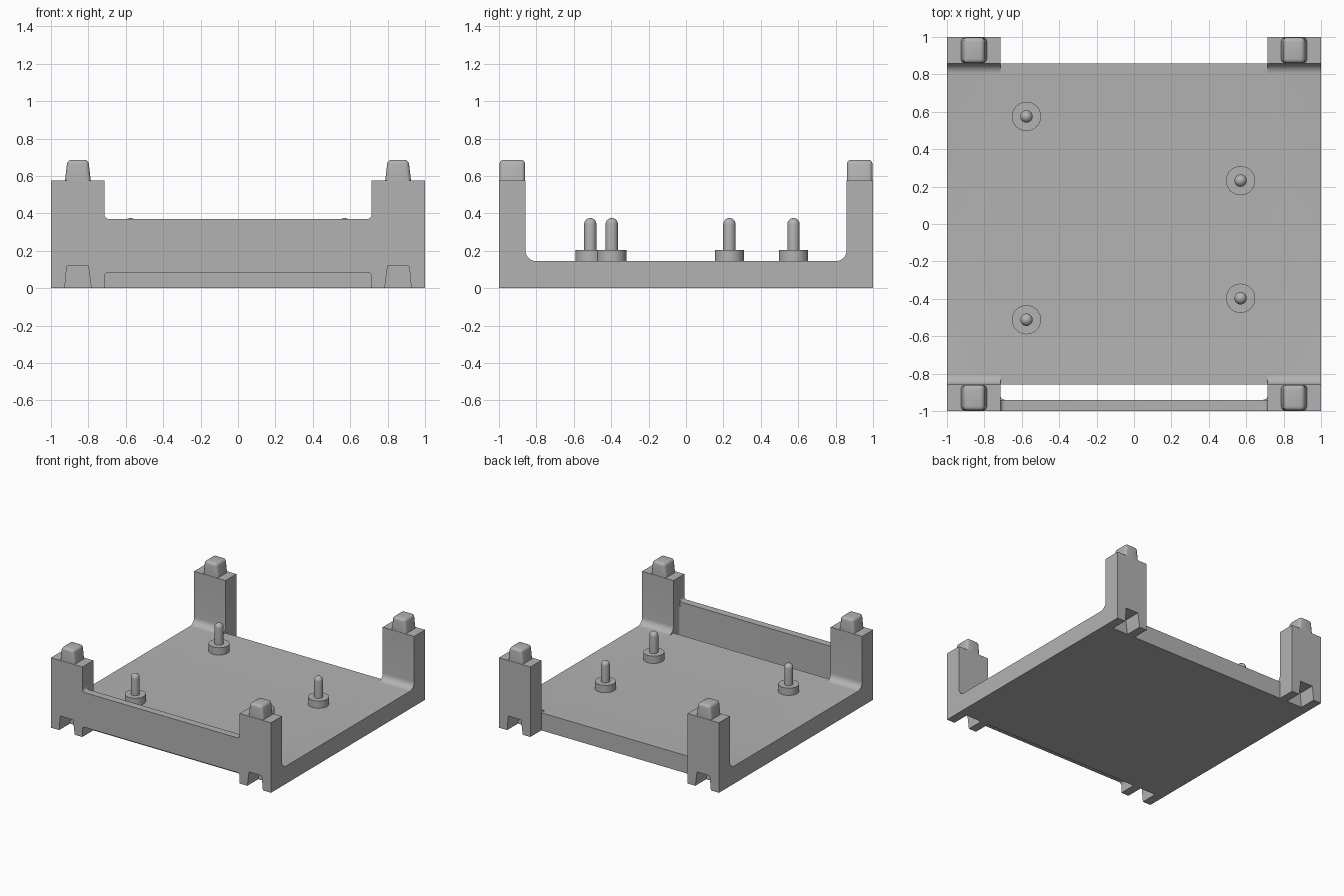
import bpy, bmesh
from math import sin, cos, pi, radians
from mathutils import Vector

cube = bpy.data.objects.get("Cube")
if cube:
    bpy.data.objects.remove(cube)

grey = bpy.data.materials.new("plain grey")
grey.use_nodes = True
grey.diffuse_color = (0.45, 0.45, 0.45, 1)
grey.node_tree.nodes["Principled BSDF"].inputs["Base Color"].default_value = (0.45, 0.45, 0.45, 1)

POST_X, POST_Y, POST_TOP, DECK = 0.715, 0.858, 0.575, 0.145


def finish(name, bm):
    bmesh.ops.recalc_face_normals(bm, faces=bm.faces)
    mesh = bpy.data.meshes.new(name)
    bm.to_mesh(mesh)
    bm.free()
    mesh.materials.append(grey)
    obj = bpy.data.objects.new(name, mesh)
    bpy.context.collection.objects.link(obj)
    return obj


def prism(points, axis, start, end):
    """Extrude a profile along an axis; the profile uses the other two axes in order."""
    bm = bmesh.new()

    def place(a, b):
        co = [a, b]
        co.insert(axis, start)
        return bm.verts.new(co)
    face = bm.faces.new([place(a, b) for a, b in points])
    moved = bmesh.ops.extrude_face_region(bm, geom=[face])["geom"]
    shift = Vector((0, 0, 0))
    shift[axis] = end - start
    bmesh.ops.translate(bm, vec=shift, verts=[v for v in moved if isinstance(v, bmesh.types.BMVert)])
    return bm


def arc(cx, cy, r, a0, a1, steps=8):
    angles = [radians(a0 + (a1 - a0) * i / steps) for i in range(steps + 1)]
    return [(cx + r * cos(a), cy + r * sin(a)) for a in angles]


def rect(a0, b0, a1, b1):
    return [(a0, b0), (a1, b0), (a1, b1), (a0, b1)]


def smooth(obj):
    bpy.ops.object.select_all(action='DESELECT')
    obj.select_set(True)
    bpy.context.view_layer.objects.active = obj
    bpy.ops.object.shade_smooth_by_angle(angle=radians(35))


def boolean(target, other, operation):
    mod = target.modifiers.new(operation.title(), 'BOOLEAN')
    mod.operation, mod.solver, mod.object = operation, 'EXACT', other
    bpy.context.view_layer.objects.active = target
    bpy.ops.object.modifier_apply(modifier=mod.name)
    bpy.data.objects.remove(other)


# Deck between the two side frames
tray = finish("tray_body", prism(rect(-POST_X, -POST_Y, POST_X, POST_Y), 2, 0, DECK))

# U-shaped side frames: a floor strip with a post at each end
r = 0.055
u_profile = ([(-1, 0), (1, 0), (1, POST_TOP), (POST_Y, POST_TOP)]
             + arc(POST_Y - r, DECK + r, r, 0, -90)
             + arc(-POST_Y + r, DECK + r, r, 270, 180)
             + [(-POST_Y, POST_TOP), (-1, POST_TOP)])
for side in (-1, 1):
    boolean(tray, finish("side_frame", prism(u_profile, 0, side * POST_X, side)), 'UNION')

# Front panel with filleted ends and a rounded inner top edge
f = 0.025
lo, hi = 0.085, 0.37
panel_profile = (arc(-POST_X + f, lo - f, f, 180, 90, 6) + arc(POST_X - f, lo - f, f, 90, 0, 6)
                 + arc(POST_X - f, hi + f, f, 360, 270, 6) + arc(-POST_X + f, hi + f, f, 270, 180, 6))
bm = prism(panel_profile, 1, -1, -0.94)
inner_top = [e for e in bm.edges if all(v.co.y > -0.95 and v.co.z > hi - 0.01 for v in e.verts)
             and abs(e.verts[0].co.x - e.verts[1].co.x) > 1]
bmesh.ops.bevel(bm, geom=inner_top, offset=0.03, segments=6, profile=0.5, affect='EDGES')
boolean(tray, finish("front_panel", bm), 'UNION')

# Upright fillets where the panel meets the posts
for side in (-1, 1):
    corner = [(side * POST_X, -0.94)] + [(side * x, y) for x, y in arc(POST_X - f, -0.94 + f, f, 0, -90, 6)]
    boolean(tray, finish("panel_fillet", prism(corner, 2, lo, hi - 0.03)), 'UNION')

# Sockets under the posts and matching stacking tabs on top
for sx in (-1, 1):
    for sy in (-1, 1):
        socket = [(sx * x, z) for x, z in ((0.782, -0.02), (0.928, -0.02), (0.915, 0.118), (0.8, 0.118))]
        boolean(tray, finish("socket_cutter", prism(socket, 1, sy * POST_Y, sy * 1.05)), 'DIFFERENCE')

        profile = [(sx * x, z) for x, z in ((0.787, POST_TOP), (0.925, POST_TOP), (0.912, 0.686), (0.8, 0.686))]
        bm = prism(profile, 1, sy * 0.86, sy * 0.997)
        edges = [e for e in bm.edges if max(v.co.z for v in e.verts) > 0.6]
        bmesh.ops.bevel(bm, geom=edges, offset=0.022, segments=4, profile=0.5, affect='EDGES')
        name = ("back" if sy > 0 else "front") + ("_left" if sx > 0 else "_right") + "_tab"
        smooth(finish(name, bm))
smooth(tray)

# Mounting pegs: a wide collar and a round-topped pin, turned as one profile
pin = 0.033
outline = ([(0, DECK - 0.01), (0.078, DECK - 0.01), (0.078, 0.205), (pin, 0.205)]
           + arc(0, 0.375 - pin, pin, 0, 90, 6))
for i, (x, y) in enumerate(((-0.575, 0.575), (0.57, 0.232), (0.57, -0.397), (-0.575, -0.512))):
    bm = bmesh.new()
    verts = [bm.verts.new((x + a, y, z)) for a, z in outline]
    chain = [bm.edges.new(pair) for pair in zip(verts, verts[1:])]
    bmesh.ops.spin(bm, geom=verts + chain, cent=(x, y, 0), axis=(0, 0, 1),
                   angle=2 * pi, steps=32, use_merge=True)
    bmesh.ops.remove_doubles(bm, verts=bm.verts, dist=0.0005)
    smooth(finish(f"mounting_peg_{i + 1}", bm))
